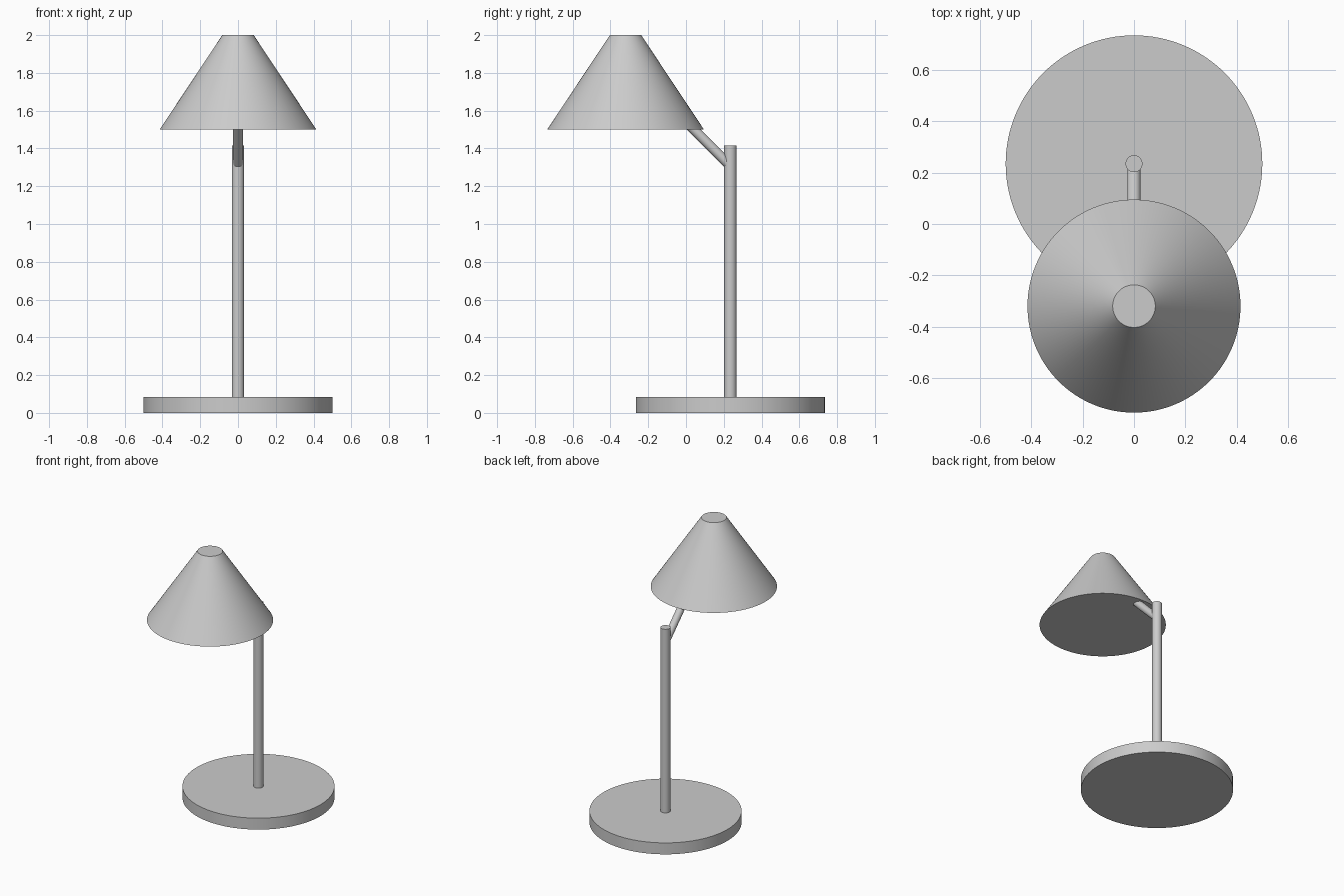
import bpy
import math
from mathutils import Vector

cube = bpy.data.objects.get("Cube")
if cube:
    bpy.data.objects.remove(cube, do_unlink=True)

# Single grey finish
GREY = (0.6, 0.6, 0.6, 1.0)
grey = bpy.data.materials.new("light_grey")
grey.use_nodes = True
grey.diffuse_color = GREY
grey.node_tree.nodes["Principled BSDF"].inputs["Base Color"].default_value = GREY


def round_part(name, start, end, start_radius, end_radius, sides=64):
    """Capped cylinder or cone running from start to end."""
    start, end = Vector(start), Vector(end)
    axis = end - start
    bpy.ops.mesh.primitive_cone_add(
        vertices=sides, radius1=start_radius, radius2=end_radius,
        depth=axis.length, location=(start + end) / 2,
        rotation=axis.to_track_quat('Z', 'Y').to_euler())
    part = bpy.context.object
    part.name = part.data.name = name
    part.data.materials.append(grey)
    bpy.ops.object.shade_smooth_by_angle(angle=math.radians(30))
    return part


POLE_Y = 0.235
SHADE_Y = -0.32

# Base disc and upright pole
round_part("base", (0, POLE_Y, 0), (0, POLE_Y, 0.083), 0.5, 0.5, 128)
round_part("pole", (0, POLE_Y, 0.07), (0, POLE_Y, 1.415), 0.033, 0.033)

# Slanted arm from inside the pole up into the shade
round_part("arm", (0, POLE_Y, 1.307), (0, -0.1, 1.642), 0.026, 0.026)

# Closed conical shade
round_part("shade", (0, SHADE_Y, 1.5), (0, SHADE_Y, 2.0), 0.415, 0.083, 128)
